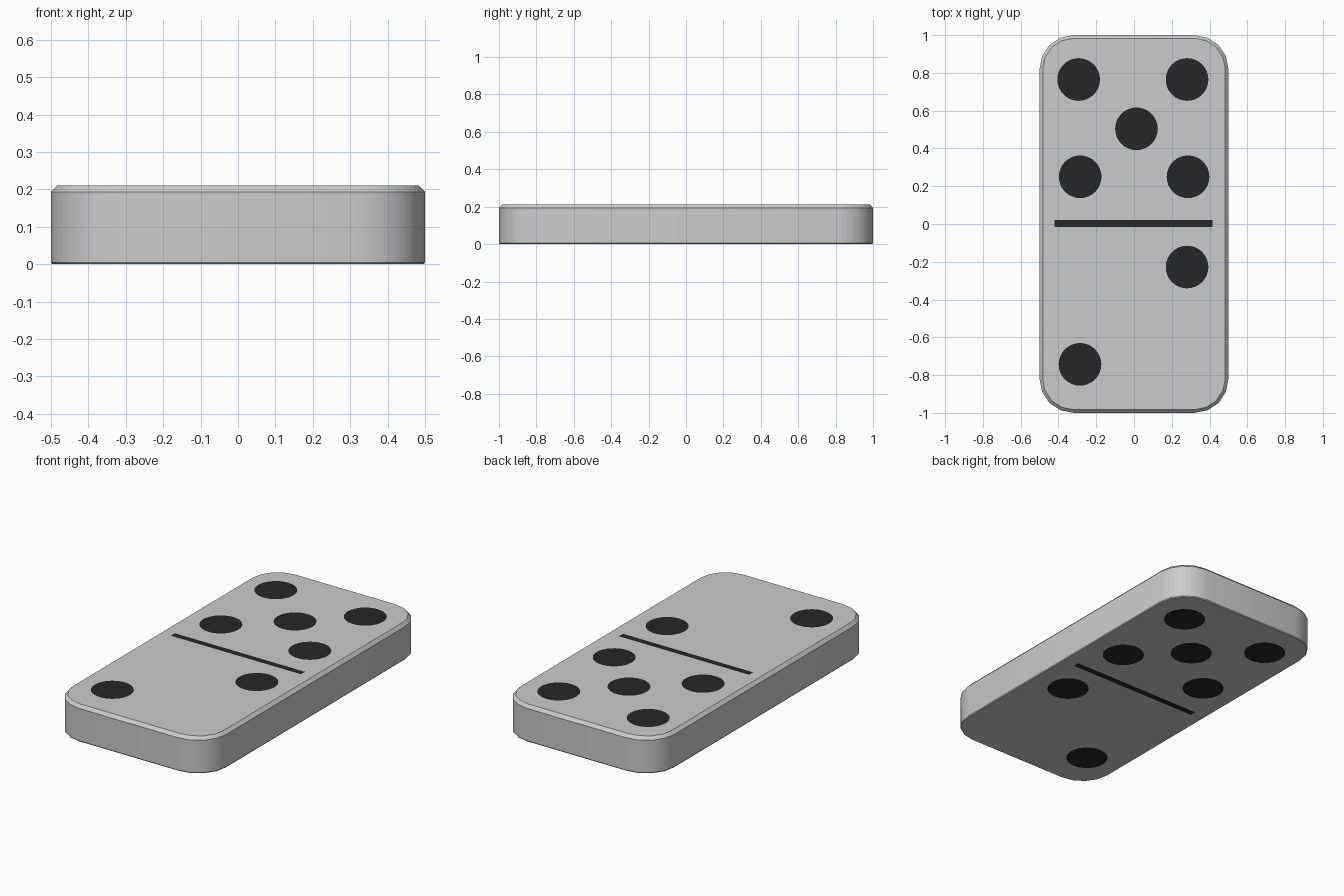
import bpy, bmesh
from math import sin, cos, pi

if "Cube" in bpy.data.objects:
    bpy.data.objects.remove(bpy.data.objects["Cube"])

H = 0.211       # tile height
PROUD = 0.0008  # markings sit just clear of both faces

dark = bpy.data.materials.new("dark_ink")
dark.diffuse_color = (0.02, 0.02, 0.02, 1)
dark.use_nodes = True
dark.node_tree.nodes["Principled BSDF"].inputs["Base Color"].default_value = dark.diffuse_color


def outline(inset):
    """Rounded rectangle of 1 x 2, pulled in by inset."""
    r, seg = 0.18, 4
    pts = []
    for k, (sx, sy) in enumerate([(1, 1), (-1, 1), (-1, -1), (1, -1)]):
        for i in range(seg + 1):
            a = (k + i / seg) * pi / 2
            pts.append((sx * (0.5 - r) + (r - inset) * cos(a),
                        sy * (1.0 - r) + (r - inset) * sin(a)))
    return pts


def finish(name, bm, mat=None):
    bmesh.ops.recalc_face_normals(bm, faces=bm.faces)
    me = bpy.data.meshes.new(name)
    bm.to_mesh(me)
    bm.free()
    ob = bpy.data.objects.new(name, me)
    bpy.context.collection.objects.link(ob)
    if mat:
        me.materials.append(mat)
    return ob


# Tile body: stacked outlines with a chamfered top rim
bm = bmesh.new()
rings = [[bm.verts.new((x, y, z)) for x, y in outline(inset)]
         for z, inset in [(0, 0.004), (0.005, 0), (H - 0.018, 0), (H, 0.017)]]
n = len(rings[0])
for lo, hi in zip(rings, rings[1:]):
    for i in range(n):
        j = (i + 1) % n
        bm.faces.new((lo[i], lo[j], hi[j], hi[i]))
bm.faces.new(rings[0])
bm.faces.new(rings[-1])
tile = finish("tile_body", bm)
bpy.context.view_layer.objects.active = tile
tile.select_set(True)
bpy.ops.object.shade_smooth_by_angle(angle=pi / 6)


# Markings: flat inlays on the top face, repeated on the underside
def marking(name, pts):
    bm = bmesh.new()
    for z, order in ((H + PROUD, 1), (-PROUD, -1)):
        bm.faces.new([bm.verts.new((x, y, z)) for x, y in pts[::order]])
    me = bpy.data.meshes.new(name)
    bm.to_mesh(me)
    bm.free()
    me.materials.append(dark)
    bpy.context.collection.objects.link(bpy.data.objects.new(name, me))


# Pips: five on the back half, two on the front half
pips = [(-0.293, 0.765), (0.281, 0.765), (0.013, 0.504), (-0.285, 0.25),
        (0.286, 0.25), (0.281, -0.228), (-0.286, -0.743)]
for k, (px, py) in enumerate(pips):
    marking(f"pip_{k + 1}", [(px + 0.113 * cos(2 * pi * i / 32),
                              py + 0.113 * sin(2 * pi * i / 32)) for i in range(32)])

# Dividing bar
marking("divider_bar", [(-0.42, -0.016), (0.416, -0.016), (0.416, 0.021), (-0.42, 0.021)])
